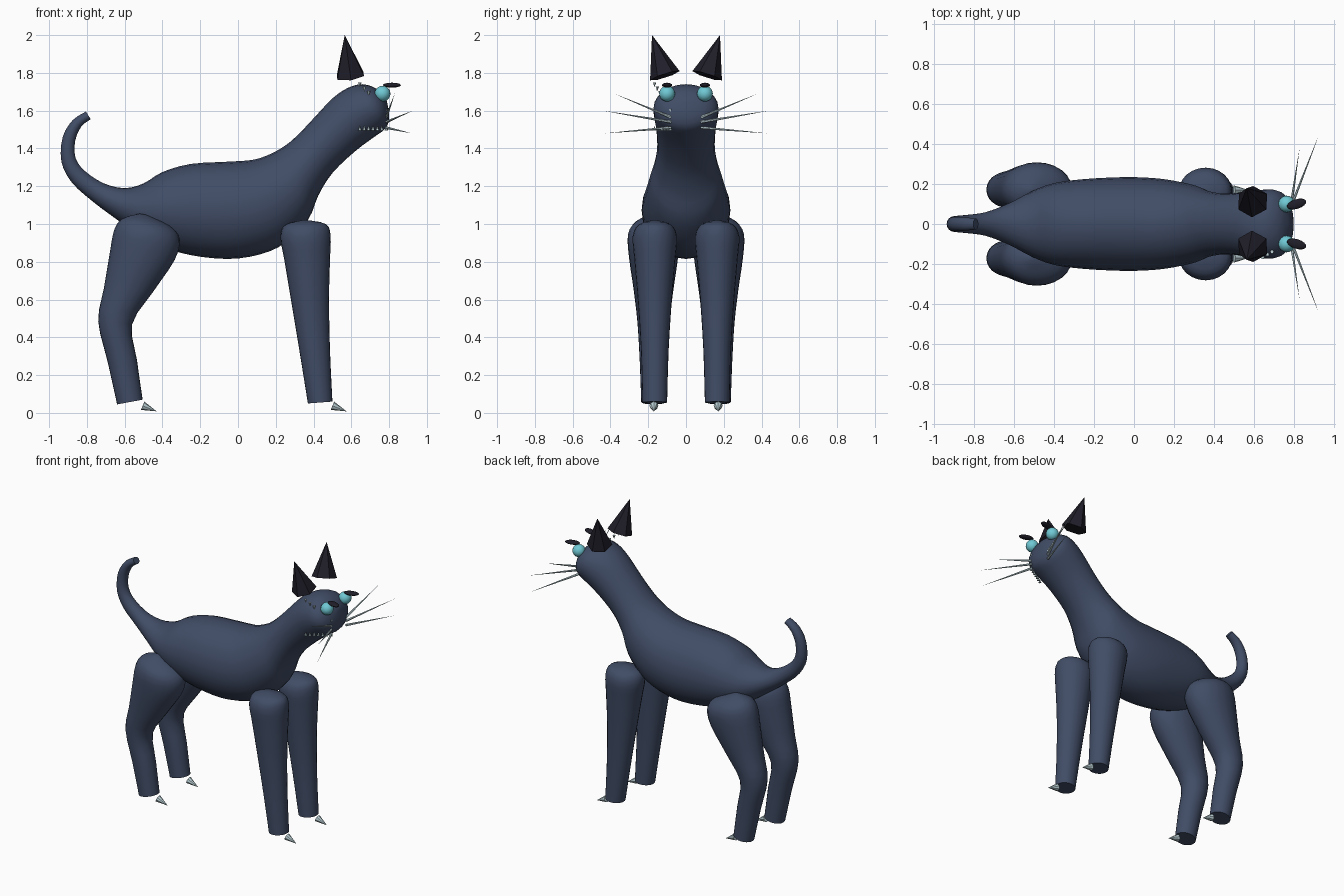
import bpy, bmesh, math
from mathutils import Vector

if "Cube" in bpy.data.objects:
    bpy.data.objects.remove(bpy.data.objects["Cube"])


def material(name, rgb):
    m = bpy.data.materials.new(name)
    m.diffuse_color = (*rgb, 1)
    m.use_nodes = True
    m.node_tree.nodes["Principled BSDF"].inputs["Base Color"].default_value = m.diffuse_color
    return m


FUR = material("navy fur", (0.052, 0.073, 0.132))
DARK = material("dark ear", (0.014, 0.013, 0.022))
EYE = material("turquoise eye", (0.16, 0.58, 0.66))
PALE = material("pale claw", (0.52, 0.66, 0.70))


def finish(bm, name, mat, smooth=True):
    bmesh.ops.recalc_face_normals(bm, faces=bm.faces)
    me = bpy.data.meshes.new(name)
    bm.to_mesh(me)
    bm.free()
    me.materials.append(mat)
    for p in me.polygons:
        p.use_smooth = smooth
    ob = bpy.data.objects.new(name, me)
    bpy.context.collection.objects.link(ob)
    if smooth:
        bpy.ops.object.select_all(action='DESELECT')
        bpy.context.view_layer.objects.active = ob
        ob.select_set(True)
        bpy.ops.object.shade_smooth_by_angle(angle=math.radians(50))
    return ob


def catmull(rows, steps):
    """Smooth rows of numbers through every given row."""
    out = []
    for i in range(len(rows) - 1):
        p0, p1 = rows[max(i - 1, 0)], rows[i]
        p2, p3 = rows[i + 1], rows[min(i + 2, len(rows) - 1)]
        for s in range(steps):
            t = s / steps
            out.append([0.5 * (2 * b + (c - a) * t + (2 * a - 5 * b + 4 * c - d) * t * t
                               + (3 * b - a - 3 * c + d) * t ** 3)
                        for a, b, c, d in zip(p0, p1, p2, p3)])
    return out + [list(rows[-1])]


def loft(name, rows, y0=0.0, steps=3, sides=24):
    """Skin oval rings given as (x1, z1, x2, z2, half width in y)."""
    bm = bmesh.new()
    rings = []
    for x1, z1, x2, z2, w in catmull(rows, steps):
        c = Vector(((x1 + x2) / 2, y0, (z1 + z2) / 2))
        a = Vector(((x1 - x2) / 2, 0, (z1 - z2) / 2))
        rings.append([bm.verts.new(c + a * math.cos(t) + Vector((0, w * math.sin(t), 0)))
                      for t in (2 * math.pi * k / sides for k in range(sides))])
    for r, s in zip(rings, rings[1:]):
        for k in range(sides):
            n = (k + 1) % sides
            bm.faces.new((r[k], r[n], s[n], s[k]))
    bm.faces.new(rings[0])
    bm.faces.new(rings[-1])
    return finish(bm, name, FUR)


def spike(name, base, tip, r, sides, mat, smooth=False, turn=0.0):
    """Closed cone from a base centre to a tip."""
    base, tip = Vector(base), Vector(tip)
    axis = (tip - base).normalized()
    u = (Vector((0, 1, 0)) - axis * axis.y).normalized()
    v = axis.cross(u)
    bm = bmesh.new()
    ring = [bm.verts.new(base + r * (u * math.cos(t) + v * math.sin(t)))
            for t in (turn + 2 * math.pi * k / sides for k in range(sides))]
    top = bm.verts.new(tip)
    for k in range(sides):
        bm.faces.new((ring[k], ring[(k + 1) % sides], top))
    bm.faces.new(ring)
    return finish(bm, name, mat, smooth)


def ball(name, loc, scale, mat, yaw=0.0):
    bm = bmesh.new()
    bmesh.ops.create_uvsphere(bm, u_segments=16, v_segments=10, radius=1)
    ob = finish(bm, name, mat)
    ob.location, ob.scale, ob.rotation_euler = loc, scale, (0, 0, yaw)
    return ob


# Tail, trunk, neck and head in one skin
loft("body", [
    (-0.78, 1.555, -0.805, 1.595, 0.028), (-0.83, 1.515, -0.875, 1.55, 0.034),
    (-0.862, 1.44, -0.928, 1.46, 0.036), (-0.86, 1.35, -0.935, 1.33, 0.04),
    (-0.81, 1.28, -0.88, 1.22, 0.045), (-0.71, 1.215, -0.77, 1.12, 0.06),
    (-0.60, 1.19, -0.65, 1.03, 0.105), (-0.50, 1.215, -0.52, 0.94, 0.165),
    (-0.40, 1.275, -0.40, 0.88, 0.205), (-0.25, 1.318, -0.25, 0.835, 0.225),
    (-0.05, 1.33, -0.05, 0.815, 0.235), (0.08, 1.34, 0.12, 0.84, 0.23),
    (0.17, 1.37, 0.25, 0.90, 0.215), (0.25, 1.415, 0.37, 1.02, 0.192),
    (0.32, 1.475, 0.425, 1.15, 0.165), (0.41, 1.57, 0.50, 1.27, 0.152),
    (0.50, 1.665, 0.62, 1.385, 0.16), (0.58, 1.72, 0.72, 1.46, 0.172),
    (0.66, 1.74, 0.785, 1.51, 0.165), (0.735, 1.715, 0.80, 1.575, 0.11),
    (0.785, 1.66, 0.79, 1.64, 0.015)])

FRONT = [(0.37, 0.05, 0.50, 0.06, 0.065), (0.325, 0.33, 0.487, 0.33, 0.073),
         (0.28, 0.60, 0.482, 0.60, 0.09), (0.245, 0.81, 0.487, 0.81, 0.108),
         (0.225, 0.93, 0.49, 0.94, 0.117), (0.25, 0.995, 0.465, 1.0, 0.085),
         (0.34, 1.02, 0.37, 1.02, 0.012)]
HIND = [(-0.64, 0.045, -0.505, 0.07, 0.065), (-0.69, 0.27, -0.535, 0.28, 0.073),
        (-0.74, 0.485, -0.56, 0.47, 0.085), (-0.71, 0.66, -0.45, 0.64, 0.105),
        (-0.68, 0.84, -0.335, 0.81, 0.13), (-0.655, 0.97, -0.31, 0.92, 0.135),
        (-0.61, 1.03, -0.36, 0.99, 0.095), (-0.52, 1.055, -0.49, 1.05, 0.012)]

for side, s in (("right", -1), ("left", 1)):
    # Legs and claws
    loft(f"front_leg_{side}", FRONT, 0.165 * s)
    loft(f"hind_leg_{side}", HIND, 0.172 * s)
    for part, x in (("front", 0.50), ("hind", -0.505)):
        spike(f"{part}_claw_{side}", (x, 0.17 * s, 0.038), (x + 0.075, 0.17 * s, 0.008),
              0.024, 8, PALE)
    # Ears, eyes and brows
    spike(f"ear_{side}", (0.595, 0.112 * s, 1.785), (0.565, 0.18 * s, 2.0), 0.082, 6, DARK)
    ball(f"eye_{side}", (0.765, 0.1 * s, 1.69), (0.042,) * 3, EYE)
    ball(f"brow_{side}", (0.815, 0.1 * s, 1.735), (0.05, 0.024, 0.013), DARK, 0.3 * s)
    # Whiskers
    for i, (z, tip) in enumerate(((1.565, (0.83, 0.38, 1.69)), (1.54, (0.925, 0.44, 1.60)),
                                  (1.51, (0.92, 0.43, 1.48)))):
        spike(f"whisker_{side}_{i}", (0.785, 0.08 * s, z), (tip[0], tip[1] * s, tip[2]),
              0.008, 6, PALE)

# Two rows of small teeth on one cheek
for i in range(7):
    t = i / 6
    x, y = 0.645 + 0.14 * t, -0.167 + 0.085 * t
    spike(f"lower_tooth_{i}", (x, y, 1.495), (x, y, 1.52), 0.01, 5, PALE)
    z = 1.75 - 0.14 * t
    spike(f"upper_tooth_{i}", (x, y, z), (x, y, z - 0.025), 0.01, 5, PALE)
